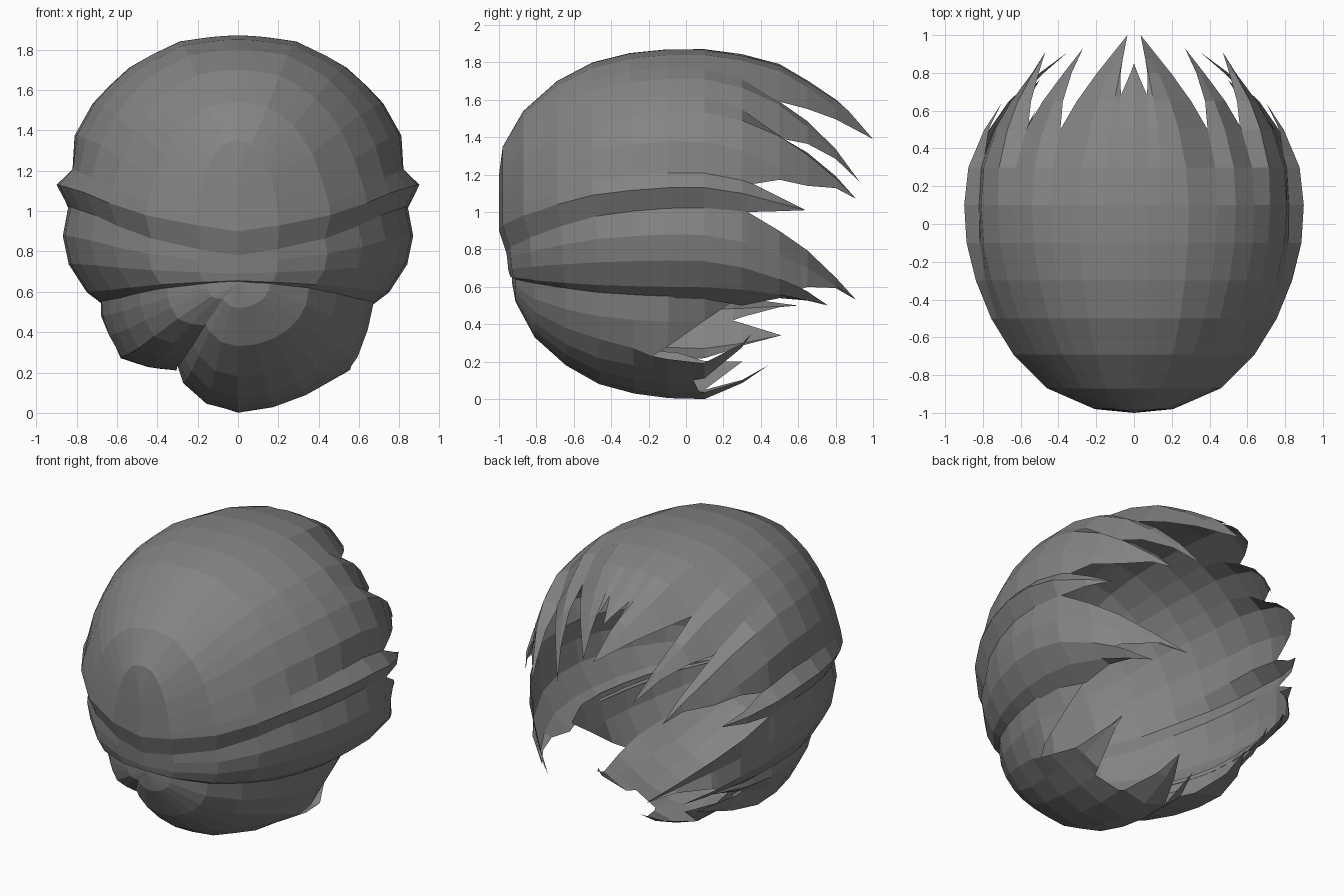
import bpy, bmesh
from math import sin, cos, radians
from mathutils import Vector as V

if "Cube" in bpy.data.objects:
    bpy.data.objects.remove(bpy.data.objects["Cube"])


def curve(*pts):
    """Piecewise-linear function through (y, value) knots."""
    def f(y):
        if y <= pts[0][0]:
            return pts[0][1]
        for (a, p), (b, q) in zip(pts, pts[1:]):
            if y <= b:
                return p + (q - p) * (y - a) / (b - a)
        return pts[-1][1]
    return f


# Silhouettes along the sweep direction (front to tips)
width = curve((-1, 0), (-.98, .23), (-.87, .51), (-.69, .71), (-.5, .84), (-.3, .93), (-.1, .985),
              (.1, 1), (.3, .985), (.5, .91), (.65, .82), (.8, .69), (1, .5))
top = curve((-1, 1.2), (-.98, 1.35), (-.87, 1.54), (-.69, 1.70), (-.5, 1.80), (-.3, 1.85), (-.1, 1.87),
            (.1, 1.87), (.3, 1.84), (.5, 1.78), (.75, 1.62), (1, 1.39))
ridge = curve((-1, .9), (-.98, .93), (-.87, .98), (-.69, 1.04), (-.5, 1.09), (-.3, 1.115), (-.1, 1.13),
              (.1, 1.13), (.3, 1.1), (.64, 1.01), (1, .85))
bottom = curve((-1, .62), (-.98, .52), (-.87, .33), (-.69, .18), (-.5, .08), (-.3, .03), (-.1, .005),
               (.1, 0), (.25, .05), (.45, .18), (.7, .35))
KNOTS = [-1, -.98, -.87, -.69, -.5, -.3, -.1, .1, .3, .5, .65, .8]


def crown(x, z, front_x=None):
    g = (z - 1.12) / .75
    fx = x if front_x is None else front_x
    blend = curve((-.7, fx), (0, x))
    return lambda u: V((blend(u) * width(u), u, ridge(u) + (top(u) - ridge(u)) * g))


def band(x, z, front_y, front_z):
    def f(u):
        k = (ridge(u) - .9) / .23
        return V((x * width(u), -u * front_y if u < 0 else u, front_z + (z - front_z) * k))
    return f


def bowl(deg, r):
    a = radians(deg)

    def f(u):
        rim = .66 - .08 * width(u)
        return V((.69 * r * cos(a) * width(u), u * .93 if u < 0 else u,
                  rim - (rim - bottom(u)) * r * sin(a)))
    return f


def row(surf, end):
    """A strand line: follows the surface, then bends to its end point."""
    end = V(end)
    d = end - surf(end.y)
    start = min(.0, end.y - .3)

    def exact(u):
        w = max(0, min(1, (u - start) / (end.y - start)))
        return surf(u) + d * w * w
    us = sorted(set(KNOTS + [end.y, 1.01]))
    pts = [exact(u) for u in us]

    def f(u):
        for a, b, p, q in zip(us, us[1:], pts, pts[1:]):
            if u <= b:
                return p.lerp(q, (u - a) / (b - a))
        return pts[-1]
    return f, end.y


mat = bpy.data.materials.new("dark_grey")
mat.diffuse_color = (.23, .23, .23, 1)
mat.use_nodes = True
mat.node_tree.nodes["Principled BSDF"].inputs["Base Color"].default_value = mat.diffuse_color


def hair(name, rows, mirror):
    """Strips between neighbouring lines; the longer line is a spike tip."""
    bm = bmesh.new()
    for (fa, ea), (fb, eb) in zip(rows, rows[1:]):
        tip, notch = max(ea, eb), min(ea, eb)
        us = sorted(set([u for u in KNOTS if u < tip] + [notch, tip]))

        def side(f, g, e):
            out = []
            for u in us:
                p = f(u)
                if u > e:
                    p = p.lerp(g(u), (u - e) / (tip - e))
                out.append(p)
            return out
        A, B = side(fa, fb, ea), side(fb, fa, eb)
        for s in ((1, -1) if mirror else (1,)):
            va = [bm.verts.new((p.x * s, p.y, p.z)) for p in A]
            vb = [bm.verts.new((p.x * s, p.y, p.z)) for p in B]
            for i in range(len(us) - 1):
                q = [va[i], va[i + 1], vb[i + 1], vb[i]]
                bm.faces.new(q if s > 0 else q[::-1])
    bmesh.ops.remove_doubles(bm, verts=bm.verts, dist=.002)
    bmesh.ops.dissolve_degenerate(bm, edges=bm.edges, dist=.001)
    me = bpy.data.meshes.new(name)
    bm.to_mesh(me)
    bm.free()
    me.materials.append(mat)
    ob = bpy.data.objects.new(name, me)
    bpy.context.collection.objects.link(ob)


under = row(band(.84, 1.02, -.96, .78), (.83, .33, 1.0))

# Large upper layer with its turned-under lip
hair("upper_hair", [
    row(crown(0, 1.87), (0, .85, 1.56)),
    row(crown(.07, 1.868), (.07, .68, 1.67)),
    row(crown(.15, 1.86), (.06, .87, 1.54)),
    row(crown(.29, 1.84), (.035, 1.0, 1.39)),
    row(crown(.44, 1.77), (.39, .5, 1.59)),
    row(crown(.54, 1.71), (.27, .93, 1.16)),
    row(crown(.64, 1.62), (.56, .52, 1.39)),
    row(crown(.72, 1.53), (.47, .91, 1.07)),
    row(crown(.81, 1.37), (.65, .65, 1.14)),
    row(crown(.82, 1.2, .88), (.79, .36, 1.15)),
    row(crown(.9, 1.12), (.70, .64, 1.01)),
    under], True)

# Middle layer
hair("middle_hair", [
    under,
    row(band(.87, .88, -.955, .74), (.35, .91, .53)),
    row(band(.84, .74, -.95, .69), (.66, .62, .59)),
    row(band(.75, .6, -.94, .655), (.5, .76, .5)),
    row(band(.67, .54, -.92, .65), (.62, .3, .5))], True)

# Lower layer: uneven strands sweeping under the head
hair("lower_hair", [
    row(bowl(0, 1), (.58, .33, .57)),
    row(bowl(17, 1), (.60, .1, .42)),
    row(bowl(32, 1), (.56, -.18, .23)),
    row(bowl(47, 1), (.38, .35, .35)),
    row(bowl(60, 1), (.33, .04, .10)),
    row(bowl(75, 1), (.17, .07, .04)),
    row(bowl(90, 1), (.02, .44, .18)),
    row(bowl(104, .96), (-.15, .1, .05)),
    row(bowl(118, .85), (-.2, .3, .2)),
    row(bowl(130, .74), (-.3, -.05, .25))], False)
hair("side_lower_hair", [
    row(bowl(126, .8), (-.3, -.05, .21)),
    row(bowl(137, .9), (-.42, .2, .25)),
    row(bowl(148, 1), (-.42, .51, .34)),
    row(bowl(160, 1), (-.58, .25, .42)),
    row(bowl(170, 1), (-.52, .6, .5)),
    row(bowl(180, 1), (-.64, .25, .55))], False)
